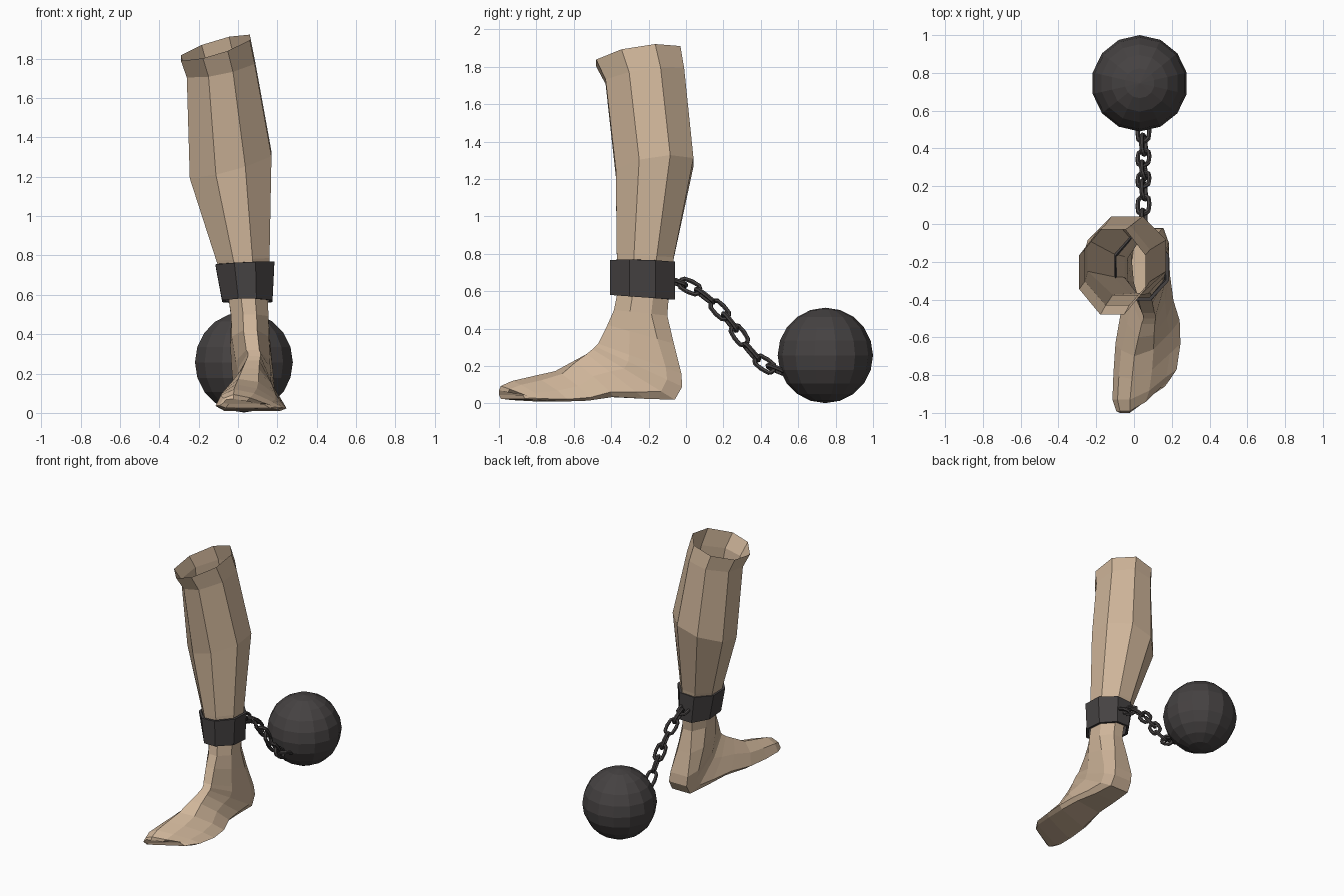
import bpy, bmesh, math
from mathutils import Vector

cube = bpy.data.objects.get("Cube")
if cube:
    bpy.data.objects.remove(cube, do_unlink=True)


def material(name, colour):
    mat = bpy.data.materials.new(name)
    mat.use_nodes = True
    mat.diffuse_color = (*colour, 1)
    mat.node_tree.nodes["Principled BSDF"].inputs["Base Color"].default_value = (*colour, 1)
    return mat


skin = material("skin", (0.62, 0.46, 0.32))
iron = material("dark iron", (0.06, 0.054, 0.054))

# Half outlines of a section: (share of the way from front to back, share of half width)
ROUND = [(0, .36), (.3, 1), (.7, 1), (1, .4)]
SOLE = [(0, .3), (.4, .76), (.86, 1), (1, .8)]


def section(fy, fz, by, bz, x0, x1, tilt=0):
    """Eight-sided section spanning a front point and a back point."""
    foot = min(max((0.5 - fz) / 0.25, 0), 1)      # blend from shin to foot outline
    toes = min(max((-0.55 - fy) / 0.2, 0), 1)     # outer toes lie lower and further back
    mid, half = (x0 + x1) / 2, (x1 - x0) / 2
    half_outline = [(a[0] + (b[0] - a[0]) * foot, a[1] + (b[1] - a[1]) * foot)
                    for a, b in zip(ROUND, SOLE)]
    outline = half_outline + [(u, -w) for u, w in reversed(half_outline)]
    points = []
    for u, w in outline:
        x = mid + w * half - toes * 0.03 * (1 - u)
        y = fy + (by - fy) * u + toes * 0.16 * max(0, w)
        z = fz + (bz - fz) * u + tilt * w * half - toes * 0.2 * (1 - u) * w * half
        points.append((x, y, z))
    return points


def loft(name, rows, mat, close_end=False):
    bm = bmesh.new()
    rings = [[bm.verts.new(p) for p in section(*row)] for row in rows]
    for a, b in zip(rings, rings[1:]):
        for i in range(len(a)):
            j = (i + 1) % len(a)
            bm.faces.new((a[i], a[j], b[j], b[i]))
    if close_end:
        bm.faces.new(rings[-1])
    bmesh.ops.recalc_face_normals(bm, faces=bm.faces)
    mesh = bpy.data.meshes.new(name)
    bm.to_mesh(mesh)
    bm.free()
    mesh.materials.append(mat)
    obj = bpy.data.objects.new(name, mesh)
    bpy.context.collection.objects.link(obj)
    return obj


# Lower leg and foot: front y z, back y z, x range, sideways tilt
shin = [
    (-.48, 1.82, -.03, 1.89, -.29, .06, .3),
    (-.43, 1.72, -.01, 1.78, -.26, .085, .2),
    (-.375, 1.23, .04, 1.29, -.245, .17, .27),
    (-.37, .78, -.065, .78, -.11, .16, .05),
    (-.365, .6, -.09, .6, -.05, .15),
    (-.385, .5, -.1, .47, -.035, .155),
]
foot = [
    (-.42, .42, -.065, .32, -.04, .165),
    (-.47, .32, -.025, .16, -.03, .18),
    (-.485, .305, -.02, .09, -.02, .185),
    (-.5, .29, -.06, .02, -.02, .185),
    (-.53, .265, -.22, .025, -.04, .19),
    (-.6, .225, -.42, .035, -.065, .21),
    (-.7, .165, -.62, .015, -.095, .245),
    (-.82, .135, -.79, .01, -.105, .25),
    (-.93, .11, -.93, .018, -.11, .23),
    (-.99, .085, -.99, .025, -.09, .19),
    (-1, .065, -1, .045, -.07, .15),
]
loft("lower_leg", shin + foot, skin, close_end=True)

# Ankle cuff
cuff = loft("ankle_cuff", [
    (-.405, .765, -.06, .755, -.115, .185, .05),
    (-.405, .58, -.06, .555, -.08, .175),
], iron)
band = cuff.modifiers.new("thickness", "SOLIDIFY")
band.thickness = 0.018
band.offset = -1

# Iron ball
bpy.ops.mesh.primitive_uv_sphere_add(segments=14, ring_count=10, radius=0.255,
                                     location=(0.03, 0.745, 0.257))
ball = bpy.context.object
ball.name = "iron_ball"
ball.data.materials.append(iron)

# Chain: link centres (y, z), alternately turned a quarter about the chain
centres = [(-.055, .65), (.02, .625), (.1, .575), (.18, .5), (.235, .435),
           (.285, .365), (.35, .275), (.42, .21), (.49, .18)]
for i, (y, z) in enumerate(centres):
    before, after = centres[max(i - 1, 0)], centres[min(i + 1, len(centres) - 1)]
    slope = math.atan2(after[1] - before[1], after[0] - before[0])
    bpy.ops.mesh.primitive_torus_add(major_segments=12, minor_segments=6,
                                     major_radius=0.032, minor_radius=0.0125)
    link = bpy.context.object
    link.name = f"chain_link_{i + 1}"
    for v in link.data.vertices:
        if abs(v.co.x) > 0.001:
            v.co.x += math.copysign(0.026, v.co.x)
    # Long axis follows the chain
    along = Vector((0, math.cos(slope), math.sin(slope)))
    side = Vector((1, 0, 0))
    across = along.cross(side)
    turn = math.radians(70 if i % 2 else -15)
    wide = side * math.cos(turn) + across * math.sin(turn)
    normal = along.cross(wide)
    centre = Vector((0.05, y, z))
    for v in link.data.vertices:
        v.co = centre + along * v.co.x + wide * v.co.y + normal * v.co.z
    link.data.materials.append(iron)
